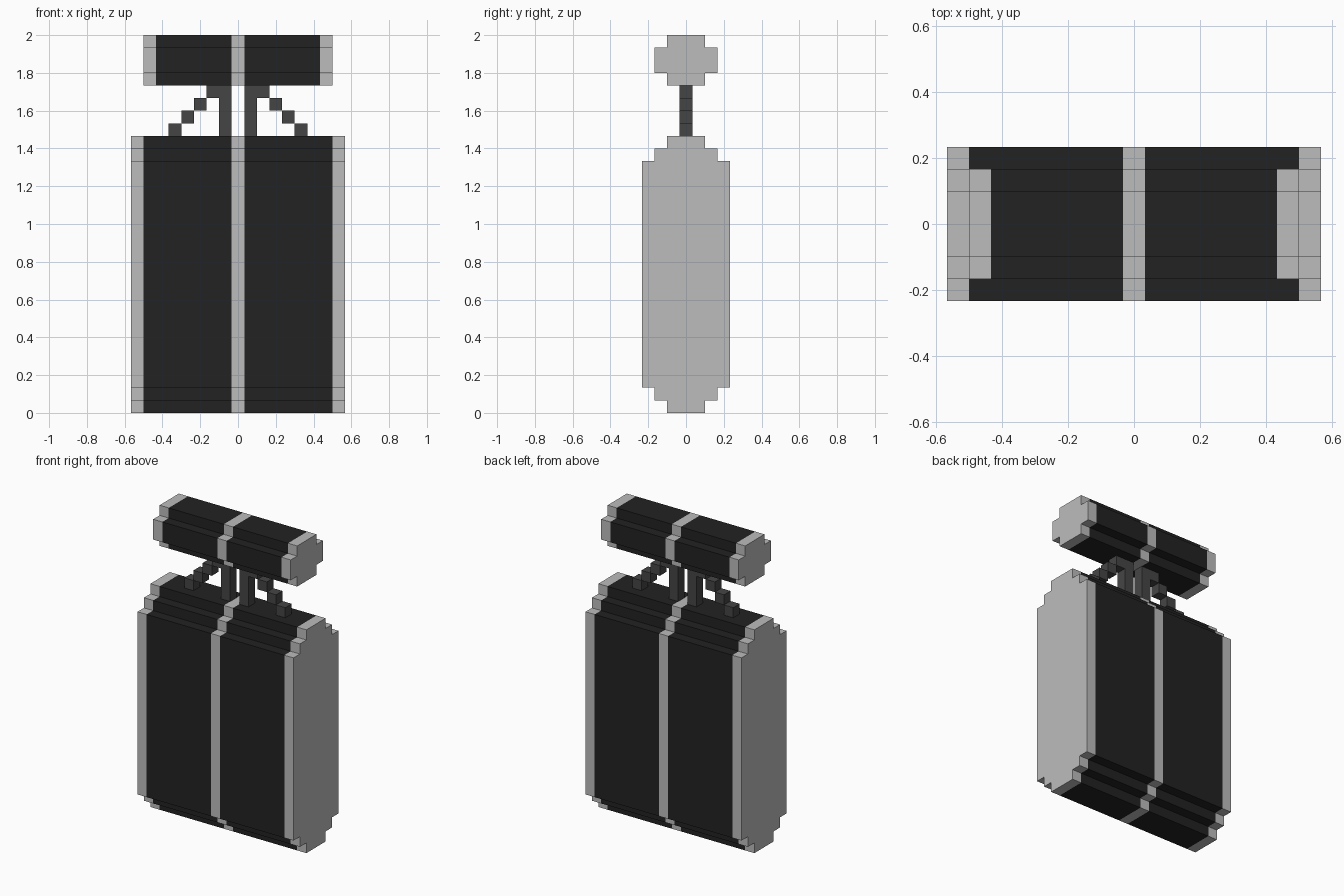
import bpy, bmesh
from mathutils import Matrix, Vector

U = 2 / 30  # one block

cube = bpy.data.objects.get("Cube")
if cube:
    bpy.data.objects.remove(cube, do_unlink=True)


def material(name, value):
    m = bpy.data.materials.new(name)
    m.use_nodes = True
    colour = (value, value, value, 1)
    m.diffuse_color = colour
    bsdf = m.node_tree.nodes["Principled BSDF"]
    bsdf.inputs["Base Color"].default_value = colour
    bsdf.inputs["Roughness"].default_value = 0.8
    return m


BLACK = material("black fabric", 0.016)
SILVER = material("light grey trim", 0.505)
GREY = material("dark grey metal", 0.06)


def finish(name, bm, materials):
    bmesh.ops.recalc_face_normals(bm, faces=bm.faces)
    mesh = bpy.data.meshes.new(name)
    bm.to_mesh(mesh)
    bm.free()
    for m in materials:
        mesh.materials.append(m)
    obj = bpy.data.objects.new(name, mesh)
    bpy.context.collection.objects.link(obj)
    return obj


def stepped_cushion(name, half_length, layers):
    """Extrude a stepped profile along x; layers are (z0, z1, half depth) in blocks."""
    right = [(w, z) for z0, z1, w in layers for z in (z0, z1)]
    profile = right + [(-y, z) for y, z in reversed(right)]
    stations = [-half_length, 1 - half_length, -0.5, 0.5, half_length - 1, half_length]
    bm = bmesh.new()
    rings = [[bm.verts.new(Vector((x, y, z)) * U) for y, z in profile] for x in stations]
    # Bands alternate trim, fabric, trim, fabric, trim
    n = len(profile)
    for band, (a, b) in enumerate(zip(rings, rings[1:])):
        for i in range(n):
            j = (i + 1) % n
            face = bm.faces.new((a[i], a[j], b[j], b[i]))
            face.material_index = 1 - band % 2
    # Trim-coloured end caps
    for ring in (rings[0], rings[-1]):
        bm.faces.new(ring).material_index = 1
    return finish(name, bm, [BLACK, SILVER])


def mirrored_blocks(name, blocks):
    """Boxes (x0, x1, z0, z1) in blocks, one block deep, mirrored to both sides."""
    bm = bmesh.new()
    for x0, x1, z0, z1 in blocks:
        centre = Vector(((x0 + x1) / 2, 0, (z0 + z1) / 2)) * U
        size = Vector((x1 - x0, 1, z1 - z0)) * U
        bmesh.ops.create_cube(bm, size=1, matrix=Matrix.LocRotScale(centre, None, size))
    obj = finish(name, bm, [GREY])
    obj.modifiers.new("Mirror", "MIRROR").use_axis[0] = True
    return obj


# Backrest and headrest
stepped_cushion("backrest", 8.5, [(0, 1, 1.5), (1, 2, 2.5), (2, 20, 3.5),
                                  (20, 21, 2.5), (21, 22, 1.5)])
stepped_cushion("headrest", 7.5, [(26, 27, 1.5), (27, 29, 2.5), (29, 30, 1.5)])

# Upright posts and the diagonal steps beside them
mirrored_blocks("headrest_posts", [(0.5, 1.5, 22, 26)])
mirrored_blocks("headrest_braces", [(1.5 + i, 2.5 + i, 25 - i, 26 - i) for i in range(4)])
